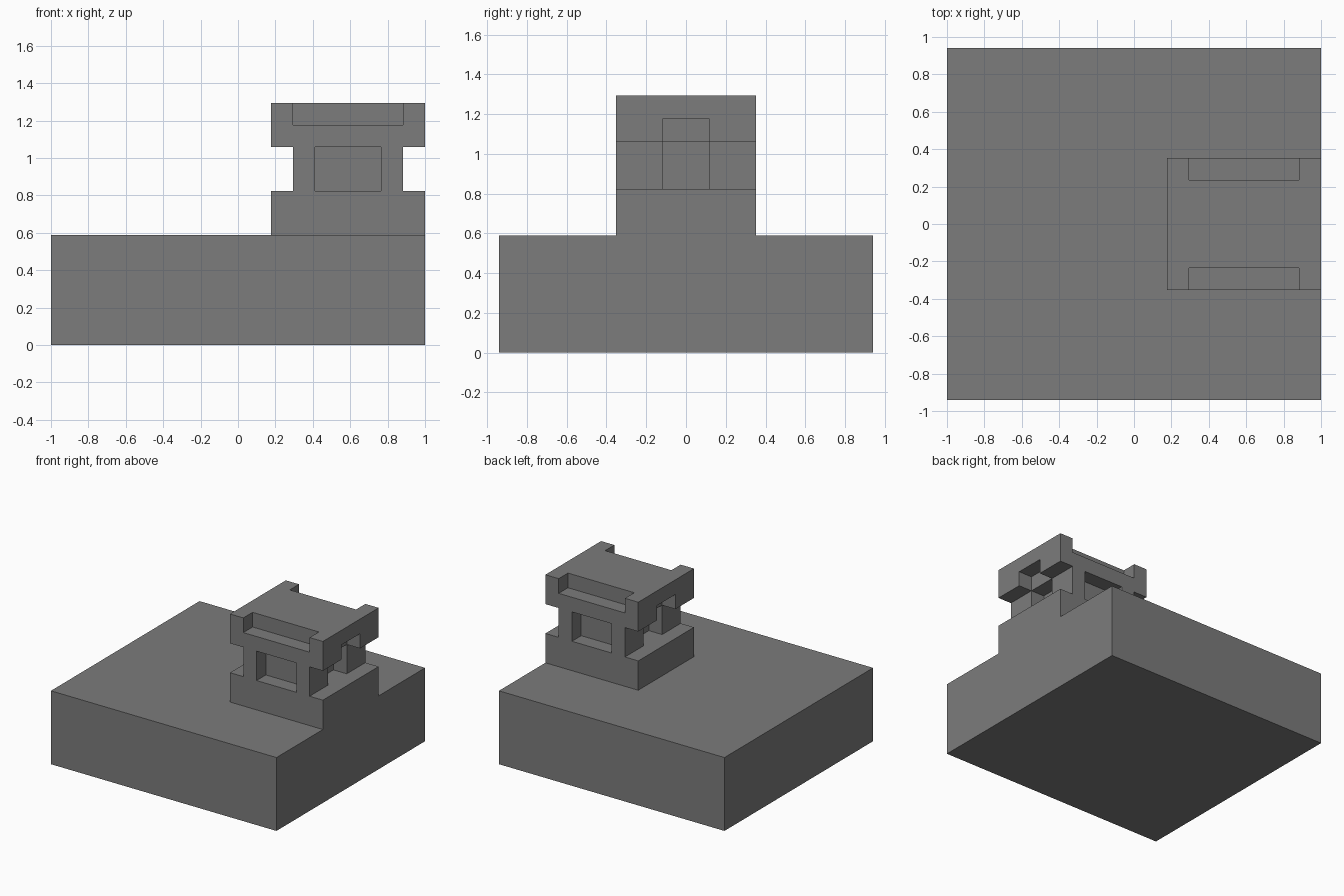
import bpy
from mathutils import Vector

U = 2 / 17      # module: every size is a multiple of this
CX = 5          # tower centre along x, in modules

if "Cube" in bpy.data.objects:
    bpy.data.objects.remove(bpy.data.objects["Cube"], do_unlink=True)

grey = bpy.data.materials.new("stone grey")
grey.use_nodes = True
COLOUR = (0.2, 0.2, 0.2, 1)
grey.diffuse_color = COLOUR
grey.node_tree.nodes["Principled BSDF"].inputs["Base Color"].default_value = COLOUR


def box(name, low, high):
    """Box between two corners given in modules."""
    low, high = Vector(low) * U, Vector(high) * U
    bpy.ops.mesh.primitive_cube_add(size=1, location=(low + high) / 2)
    ob = bpy.context.object
    ob.name = name
    ob.scale = high - low
    bpy.ops.object.transform_apply(location=True, rotation=False, scale=True)
    ob.data.materials.append(grey)
    return ob


def combine(target, tool, operation):
    """Apply a boolean and discard the tool."""
    tool.hide_render = True
    mod = target.modifiers.new(operation, "BOOLEAN")
    mod.operation, mod.solver, mod.object = operation, "EXACT", tool
    bpy.context.view_layer.objects.active = target
    bpy.ops.object.modifier_apply(modifier=mod.name)
    bpy.data.objects.remove(tool, do_unlink=True)


def cut_x(side, near, far, half_y, z0, z1):
    """Cut on the left or right of the tower, measured from its centre."""
    a, b = sorted((CX + side * near, CX + side * far))
    combine(tower, box("cutter", (a, -half_y, z0), (b, half_y, z1)), "DIFFERENCE")


def cut_y(side, near, far, half_x, z0, z1):
    """Cut on the front or back of the tower."""
    a, b = sorted((side * near, side * far))
    combine(tower, box("cutter", (CX - half_x, a, z0), (CX + half_x, b, z1)), "DIFFERENCE")


# Tower block, carved the same way on opposite sides
tower = box("tower", (CX - 3.5, -3, 5), (CX + 3.5, 3, 11))
for side in (-1, 1):
    cut_x(side, 2.5, 4, 4, 7, 9)       # waist slot
    cut_x(side, 1.5, 4, 1, 7, 9)       # pocket in the waist
    cut_x(side, 2.5, 4, 1, 8, 10)      # notch under the head
    cut_y(side, 2, 4, 1.5, 7, 9)       # window recess
    cut_y(side, 2, 4, 2.5, 10, 12)     # rebate along the top edge

# Base slab joined with the tower
base = box("base_with_tower", (-8.5, -8, 0), (8.5, 8, 5))
combine(base, tower, "UNION")
